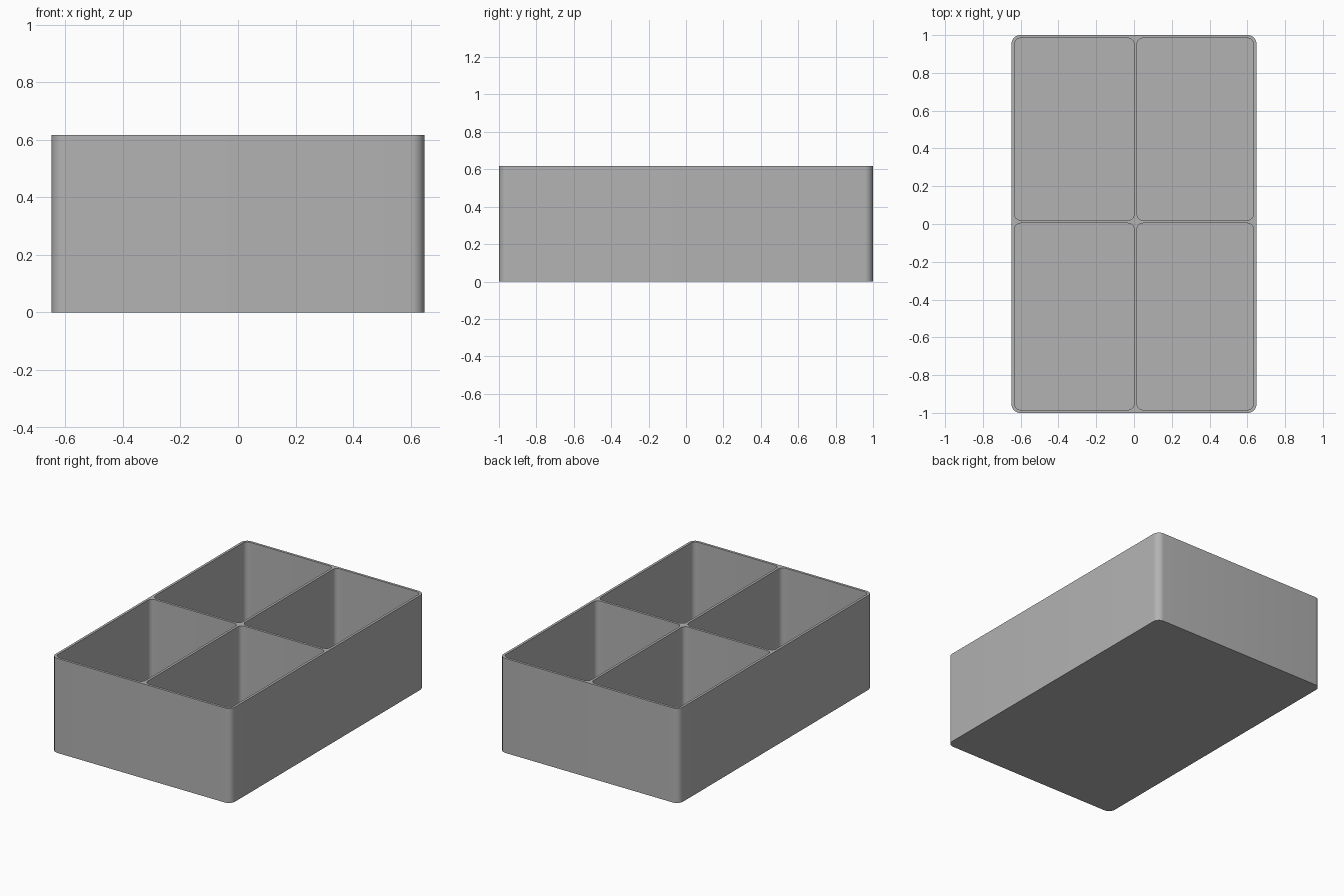
import bpy
import bmesh
from math import cos, sin, pi
from mathutils import Vector

cube = bpy.data.objects.get("Cube")
if cube:
    bpy.data.objects.remove(cube, do_unlink=True)

HALF_X, HALF_Y, HEIGHT = 0.648, 1.0, 0.617
WALL, FLOOR = 0.016, 0.016
OUTER_RADIUS, INNER_RADIUS = 0.045, 0.032
STEPS = 8

grey = bpy.data.materials.new("plain grey")
grey.use_nodes = True
colour = (0.45, 0.45, 0.45, 1)
grey.diffuse_color = colour
grey.node_tree.nodes["Principled BSDF"].inputs["Base Color"].default_value = colour


def rounded_loop(bm, x0, x1, y0, y1, radius, z):
    """Closed ring of vertices around a rectangle with rounded corners."""
    corners = [(x1, y1, -1, -1), (x0, y1, 1, -1), (x0, y0, 1, 1), (x1, y0, -1, 1)]
    ring = []
    for i, (x, y, sx, sy) in enumerate(corners):
        for k in range(STEPS + 1):
            a = (i + k / STEPS) * pi / 2
            ring.append(bm.verts.new((x + sx * radius + radius * cos(a),
                                      y + sy * radius + radius * sin(a), z)))
    return ring


def shell(bm, bounds, radius, bottom, inward):
    """Upright walls with a closed bottom; returns the open rim's edges."""
    low = rounded_loop(bm, *bounds, radius, bottom)
    high = rounded_loop(bm, *bounds, radius, HEIGHT)
    n = len(low)
    for i in range(n):
        j = (i + 1) % n
        quad = [low[i], low[j], high[j], high[i]]
        bm.faces.new(quad[::-1] if inward else quad)
    bm.faces.new(low if inward else low[::-1])
    return [bm.edges.get((high[i], high[(i + 1) % n])) for i in range(n)]


bm = bmesh.new()

# Outer body
rim = shell(bm, (-HALF_X, HALF_X, -HALF_Y, HALF_Y), OUTER_RADIUS, 0, False)

# Four compartments, with the dividers sitting slightly off centre
columns = [(-HALF_X + WALL, 0.0), (WALL, HALF_X - WALL)]
rows = [(-HALF_Y + WALL, 0.004), (0.004 + WALL, HALF_Y - WALL)]
for x0, x1 in columns:
    for y0, y1 in rows:
        rim += shell(bm, (x0, x1, y0, y1), INNER_RADIUS, FLOOR, True)

# Flat rim joining the outer wall to the compartments
bmesh.ops.triangle_fill(bm, edges=rim, use_beauty=True, normal=Vector((0, 0, 1)))
bmesh.ops.recalc_face_normals(bm, faces=bm.faces)

mesh = bpy.data.meshes.new("divided_tray")
bm.to_mesh(mesh)
bm.free()
mesh.materials.append(grey)
tray = bpy.data.objects.new("divided_tray", mesh)
bpy.context.collection.objects.link(tray)

# Smooth rounded corners, crisp rims
bpy.ops.object.select_all(action="DESELECT")
tray.select_set(True)
bpy.context.view_layer.objects.active = tray
bpy.ops.object.shade_smooth_by_angle(angle=pi / 6)
